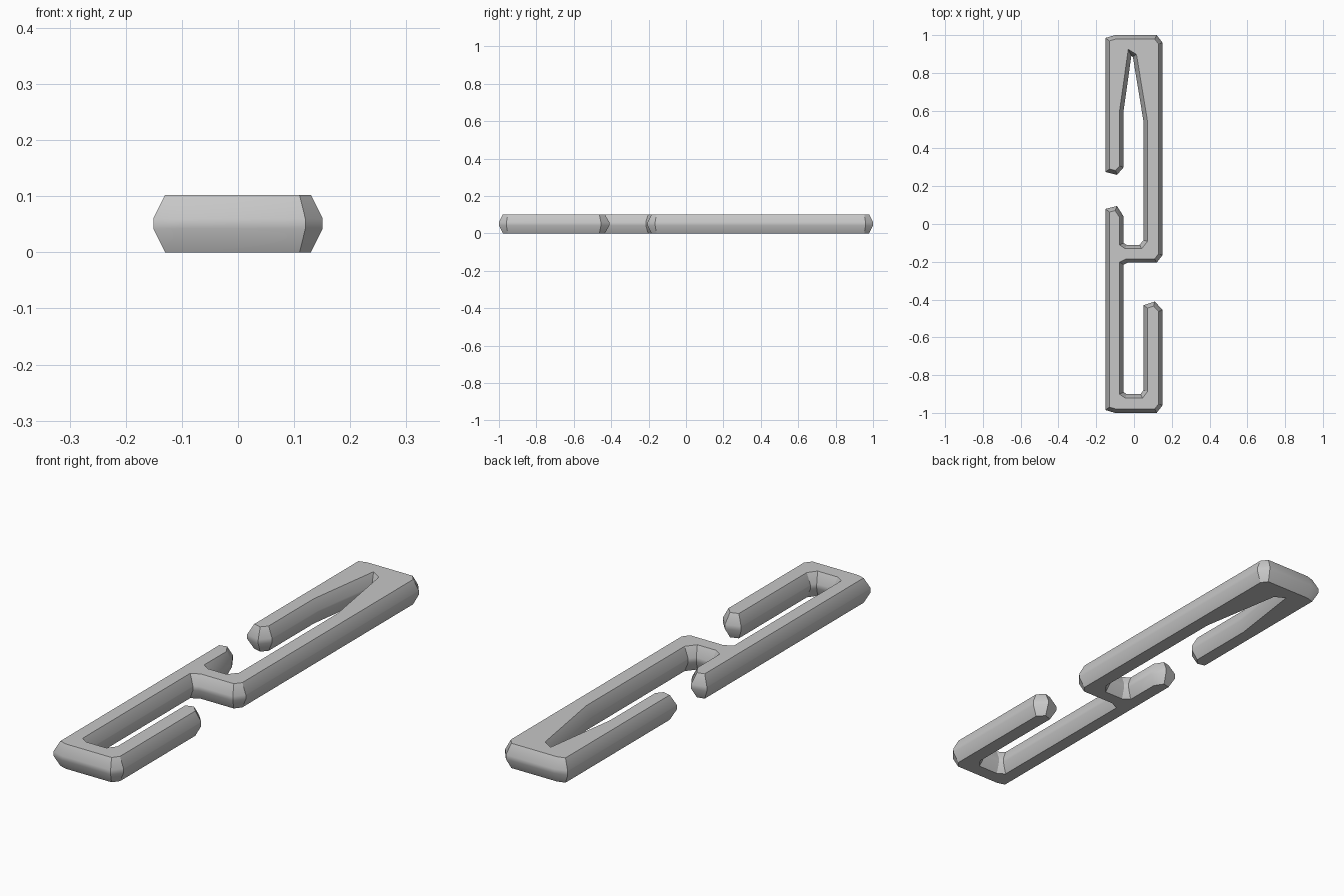
import bpy, bmesh
from mathutils import Vector

if "Cube" in bpy.data.objects:
    bpy.data.objects.remove(bpy.data.objects["Cube"])

# Widest outline of the clip, counter-clockwise seen from above
OUTLINE = [
    (-0.10, -1.0), (0.12, -1.0), (0.151, -0.96),                 # lower end
    (0.151, -0.455), (0.11, -0.41), (0.05, -0.43),               # lower prong tip
    (0.05, -0.88), (0.035, -0.90), (-0.04, -0.90), (-0.055, -0.89),  # lower slot
    (-0.055, -0.215), (-0.035, -0.205),                          # crossbar underside
    (0.12, -0.205), (0.151, -0.165), (0.151, 0.96), (0.12, 1.0),  # long right arm
    (-0.10, 1.0), (-0.151, 0.985),                               # upper end
    (-0.151, 0.275), (-0.09, 0.26), (-0.055, 0.30),              # upper prong tip
    (-0.055, 0.60), (-0.014, 0.89), (-0.006, 0.885), (0.05, 0.545),  # tapered slot
    (0.05, -0.085), (0.03, -0.11), (-0.04, -0.11), (-0.055, -0.10),  # crossbar top
    (-0.055, 0.04), (-0.09, 0.095), (-0.151, 0.08),              # stub tip
    (-0.151, -0.985),
]
# (height, inset) rings that give the bevelled edge
RINGS = [(0.0, 0.021), (0.042, 0.0), (0.06, 0.0), (0.102, 0.021)]


def inset(points, d):
    """Move every side of the outline inwards by d with mitred corners."""
    pts = [Vector(p) for p in points]
    out = []
    for i, p in enumerate(pts):
        a = (p - pts[i - 1]).normalized()
        b = (pts[(i + 1) % len(pts)] - p).normalized()
        na, nb = Vector((-a.y, a.x)), Vector((-b.y, b.x))
        out.append(p + (na + nb) * (d / (1 + na.dot(nb))))
    return out


# Clip body: stacked rings, walls between them, flat caps
bm = bmesh.new()
rings = [[bm.verts.new((p.x, p.y, z)) for p in inset(OUTLINE, d)] for z, d in RINGS]
n = len(OUTLINE)
for low, high in zip(rings, rings[1:]):
    for i in range(n):
        j = (i + 1) % n
        bm.faces.new((low[i], low[j], high[j], high[i]))
caps = [bm.faces.new(rings[-1]), bm.faces.new(rings[0][::-1])]
bm.normal_update()
bmesh.ops.triangulate(bm, faces=caps, ngon_method='EAR_CLIP')
bm.normal_update()

mesh = bpy.data.meshes.new("clip_body")
bm.to_mesh(mesh)
bm.free()
body = bpy.data.objects.new("clip_body", mesh)
bpy.context.collection.objects.link(body)

grey = bpy.data.materials.new("grey_metal")
grey.diffuse_color = (0.57, 0.57, 0.57, 1)
grey.use_nodes = True
grey.node_tree.nodes["Principled BSDF"].inputs["Base Color"].default_value = grey.diffuse_color
mesh.materials.append(grey)

# Smooth the rounded rim, keep the corners crisp
bpy.context.view_layer.objects.active = body
body.select_set(True)
bpy.ops.object.shade_smooth_by_angle(angle=0.52)
